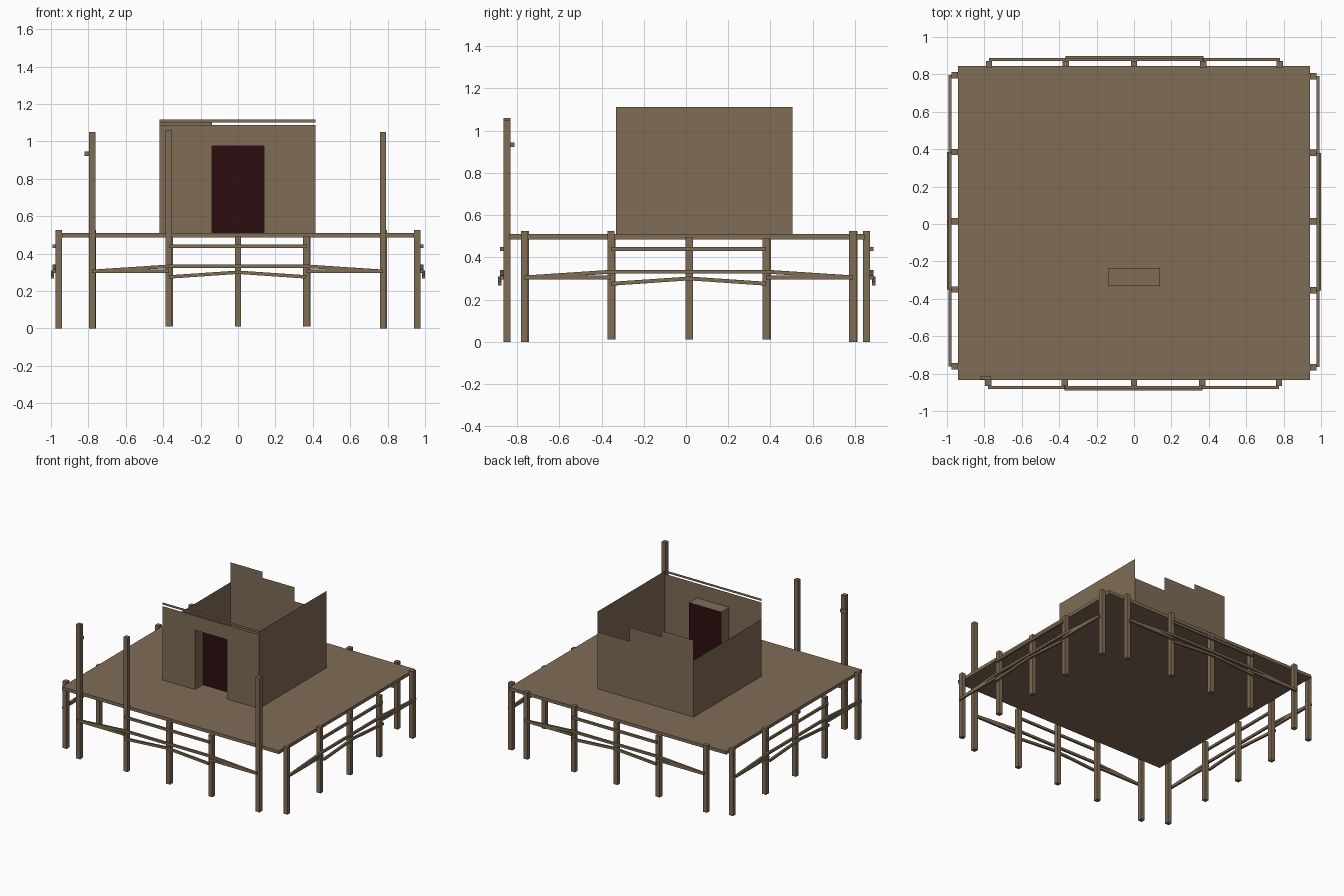
import bpy, bmesh, math
from mathutils import Matrix, Vector

cube = bpy.data.objects.get("Cube")
if cube:
    bpy.data.objects.remove(cube, do_unlink=True)


def material(name, rgb):
    m = bpy.data.materials.new(name)
    m.use_nodes = True
    m.diffuse_color = (*rgb, 1)
    bsdf = m.node_tree.nodes["Principled BSDF"]
    bsdf.inputs["Base Color"].default_value = (*rgb, 1)
    bsdf.inputs["Roughness"].default_value = 0.9
    return m


WOOD = material("weathered brown wood", (0.216, 0.15, 0.093))
DARK = material("dark red door", (0.026, 0.004, 0.005))


def finish(name, bm, mat=WOOD):
    mesh = bpy.data.meshes.new(name)
    bm.to_mesh(mesh)
    bm.free()
    obj = bpy.data.objects.new(name, mesh)
    bpy.context.collection.objects.link(obj)
    mesh.materials.append(mat)
    return obj


def box(name, lo, hi, place=Matrix()):
    lo, hi = Vector(lo), Vector(hi)
    bm = bmesh.new()
    bmesh.ops.create_cube(bm, size=1)
    size = Matrix.Diagonal((*(hi - lo), 1))
    bm.transform(place @ Matrix.Translation((lo + hi) / 2) @ size)
    return finish(name, bm)


def sheet(name, points, mat=WOOD):
    bm = bmesh.new()
    bm.faces.new([bm.verts.new(p) for p in points])
    return finish(name, bm, mat)


def beam(name, a, b, y, place):
    """Thin rail from (x, z) point a to b, on the outside of the posts."""
    run, rise = b[0] - a[0], b[1] - a[1]
    half = math.hypot(run, rise) / 2
    mid = Matrix.Translation(((a[0] + b[0]) / 2, y, (a[1] + b[1]) / 2))
    tilt = Matrix.Rotation(-math.atan2(rise, run), 4, 'Y')
    box(name, (-half, -0.008, -0.009), (half, 0.008, 0.009), place @ mid @ tilt)


# Deck
box("deck", (-0.94, -0.835, 0.485), (0.94, 0.845, 0.51))

# Posts and rails, repeated on the four sides
POST_X = (-0.78, -0.37, 0, 0.365, 0.775)
LOW = (0.525, 0.525, 0.495, 0.49, 0.525)
TALL = (1.05, 1.06, 0.495, 0.49, 1.05)
RAILS = {
    "upper_rail": [(-0.37, 0.44), (0.365, 0.44)],
    "ramped_rail": [(-0.78, 0.305), (-0.37, 0.332), (0.365, 0.332), (0.775, 0.305)],
    "left_level_rail": [(-0.78, 0.305), (-0.37, 0.305)],
    "right_level_rail": [(0.365, 0.305), (0.775, 0.305)],
    "lower_rail": [(-0.37, 0.275), (0, 0.3), (0.365, 0.275)],
}
SIDES = (("front", 0, 0.848, 0, TALL), ("left", 90, 0.958, 0.015, LOW),
         ("back", 180, 0.855, 0, LOW), ("right", 270, 0.958, -0.015, LOW))
for side, angle, dist, shift, tops in SIDES:
    place = Matrix.Rotation(math.radians(angle), 4, 'Z') @ Matrix.Translation((shift, -dist, 0))
    for i, (x, top) in enumerate(zip(POST_X, tops)):
        foot = 0 if i in (0, 4) else 0.01
        box(f"{side}_post_{i + 1}", (x - 0.017, -0.017, foot), (x + 0.017, 0.017, top), place)
    for rail, path in RAILS.items():
        offset = -0.034 if rail == "lower_rail" else -0.025
        for a, b in zip(path, path[1:]):
            beam(f"{side}_{rail}", a, b, offset, place)

# Peg on the tall corner post
box("post_peg", (-0.82, -0.831, 0.922), (-0.765, -0.812, 0.945))

# Roofless hut: thin walls
X0, X1, Y0, Y1, Z0, TOP = -0.42, 0.415, -0.332, 0.505, 0.51, 1.112
D0, D1, DOOR_TOP, DOOR_Y = -0.14, 0.138, 0.975, -0.235
SHORT = 0.955


def wall_xz(name, y, outline, mat=WOOD):
    return sheet(name, [(x, y, z) for x, z in outline], mat)


def wall_yz(name, x, y0, y1, top):
    return sheet(name, [(x, y0, Z0), (x, y1, Z0), (x, y1, top), (x, y0, top)])


wall_xz("front_wall", Y0, [(X0, Z0), (D0, Z0), (D0, DOOR_TOP), (D1, DOOR_TOP),
                           (D1, Z0), (X1, Z0), (X1, 1.088), (X0, 1.088)])
wall_xz("front_wall_top_strip", Y0, [(X0, 1.1), (X1, 1.1), (X1, 1.117), (X0, 1.117)])
wall_yz("left_wall", X1, Y0, Y1, TOP)
wall_yz("right_wall", X0, Y0, Y1, SHORT)
wall_xz("stepped_back_wall", Y1, [(X1, Z0), (X0, Z0), (X0, TOP), (D0, TOP), (D0, 1.065),
                                  (D1, 1.065), (D1, SHORT), (X1, SHORT)])

# Recessed doorway
wall_yz("left_door_jamb", D1, Y0, DOOR_Y, DOOR_TOP)
wall_yz("right_door_jamb", D0, Y0, DOOR_Y, DOOR_TOP)
sheet("door_head", [(D0, Y0, DOOR_TOP), (D1, Y0, DOOR_TOP),
                    (D1, DOOR_Y, DOOR_TOP), (D0, DOOR_Y, DOOR_TOP)])
wall_xz("door", DOOR_Y, [(D0, Z0), (D1, Z0), (D1, DOOR_TOP), (D0, DOOR_TOP)], DARK)
